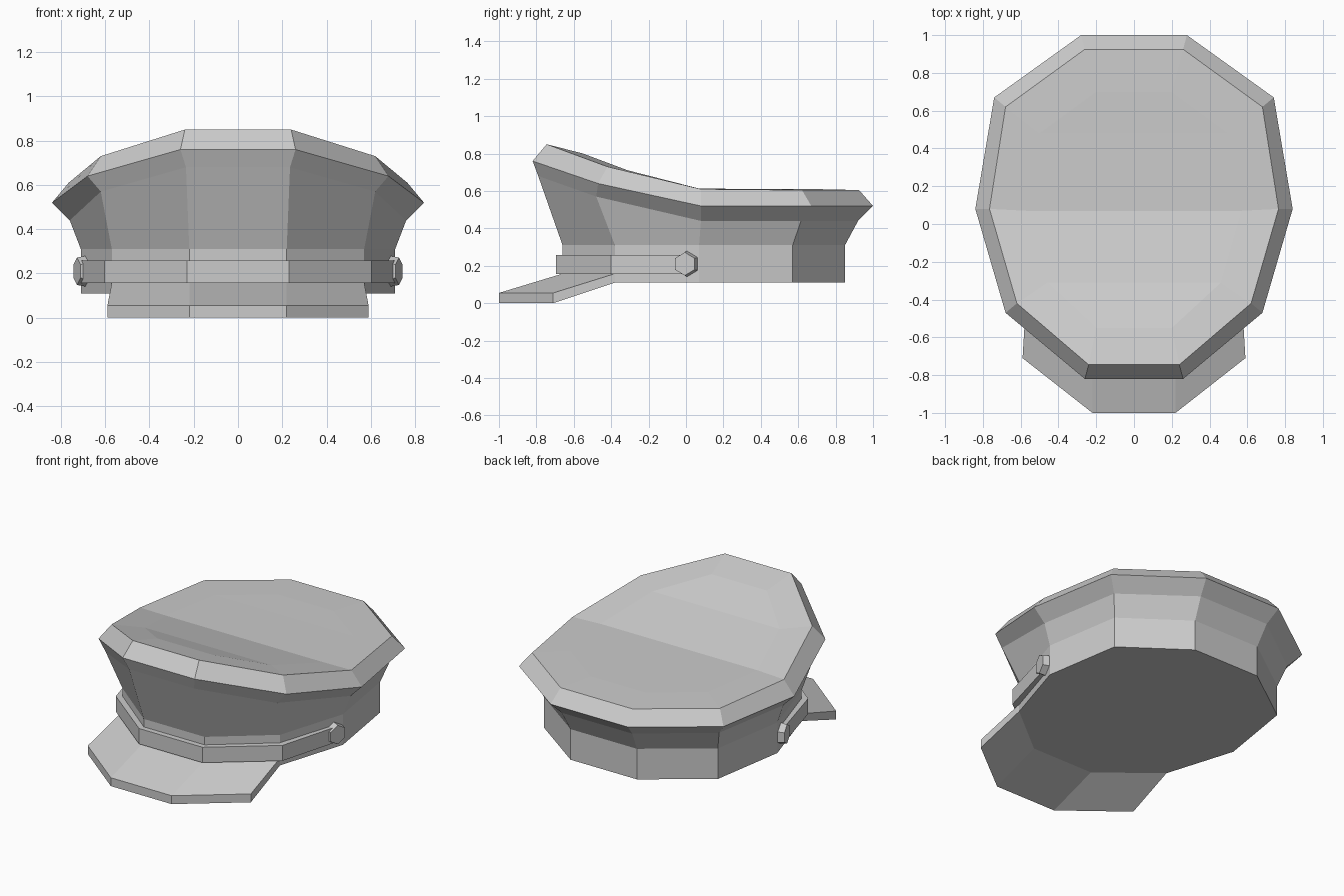
import bpy, math
from mathutils import Vector, Matrix

cube = bpy.data.objects.get("Cube")
if cube:
    bpy.data.objects.remove(cube, do_unlink=True)

GREY = (0.6, 0.6, 0.6, 1)
mat = bpy.data.materials.new("plain grey")
mat.use_nodes = True
mat.diffuse_color = GREY
mat.node_tree.nodes["Principled BSDF"].inputs["Base Color"].default_value = GREY


def build(name, verts, faces):
    mesh = bpy.data.meshes.new(name)
    mesh.from_pydata(verts, [], faces)
    mesh.materials.append(mat)
    obj = bpy.data.objects.new(name, mesh)
    bpy.context.collection.objects.link(obj)
    return obj


def mirrored(half):
    """Left half of an outline, front to back, completed on the right."""
    return half + [(-x, y, z) for x, y, z in reversed(half)]


def bridge(rings, closed=True):
    """Quads between successive rings that run anticlockwise from above."""
    n = len(rings[0])
    return [(r * n + i, r * n + (i + 1) % n, (r + 1) * n + (i + 1) % n, (r + 1) * n + i)
            for r in range(len(rings) - 1) for i in range(n if closed else n - 1)]


def at_height(outline, z):
    return [(x, y, z) for x, y in outline]


# Head band with a closed underside
band_outline = [(.22, -.66), (.57, -.38), (.71, .07), (.63, .57), (.24, .85)]
band_rings = [mirrored(at_height(band_outline, z)) for z in (.11, .31)]
build("head_band", sum(band_rings, []),
      bridge(band_rings) + [tuple(reversed(range(10)))])

# Flared crown: band top, flare, widest rim, top edge, raised inner panel
crown_rings = [band_rings[1]] + [mirrored(h) for h in (
    [(.235, -.79, .68), (.62, -.48, .57), (.76, .08, .44), (.67, .615, .44), (.255, .92, .44)],
    [(.26, -.82, .76), (.68, -.47, .64), (.84, .08, .52), (.74, .67, .52), (.28, 1, .52)],
    [(.24, -.745, .85), (.62, -.42, .73), (.765, .08, .61), (.68, .62, .605), (.26, .925, .605)],
    [(.2, -.55, .80), (.46, -.31, .71), (.57, .07, .613), (.5, .48, .61), (.2, .7, .61)],
)]
top = 10 * (len(crown_rings) - 1)
panel = [(top + i, top + i + 1, top + 8 - i, top + 9 - i) for i in range(4)]
build("crown", sum(crown_rings, []), bridge(crown_rings) + panel)

# Peak: sloping slab whose front corners meet the band
outer = [(-.59, -.71), (-.22, -1), (.22, -1), (.59, -.71)]
inner = [(-.57, -.38), (-.22, -.66), (.22, -.66), (.57, -.38)]
peak_rings = [at_height(inner, .11), at_height(outer, 0),
              at_height(outer, .055), at_height(inner, .158)]
build("peak", sum(peak_rings, []),
      bridge(peak_rings, False) + [(0, 4, 8, 12), (15, 11, 7, 3)])

# Strap wrapped around the front of the band
strap_out = [(-.715, 0), (-.603, -.402), (-.23, -.695), (.23, -.695), (.603, -.402), (.715, 0)]
strap_in = [(-.68, 0), (-.56, -.375), (-.21, -.65), (.21, -.65), (.56, -.375), (.68, 0)]
strap_rings = [at_height(strap_in, .157), at_height(strap_out, .157),
               at_height(strap_out, .258), at_height(strap_in, .258)]
build("strap", sum(strap_rings, []),
      bridge(strap_rings, False) + [(0, 6, 12, 18), (23, 17, 11, 5)])

# Hexagonal buttons at the strap ends, square to the band sides
for side, label in ((1, "left"), (-1, "right")):
    bpy.ops.mesh.primitive_cone_add(vertices=6, radius1=.07, radius2=.062, depth=.045)
    button = bpy.context.object
    button.name = label + "_button"
    button.data.materials.append(mat)
    axis = Vector((side * .955, -.297, 0))
    up = Vector((0, 0, 1))
    turn = Matrix((up.cross(axis), up, axis)).transposed().to_4x4()
    button.matrix_world = Matrix.Translation((side * .706, 0, .21)) @ turn
